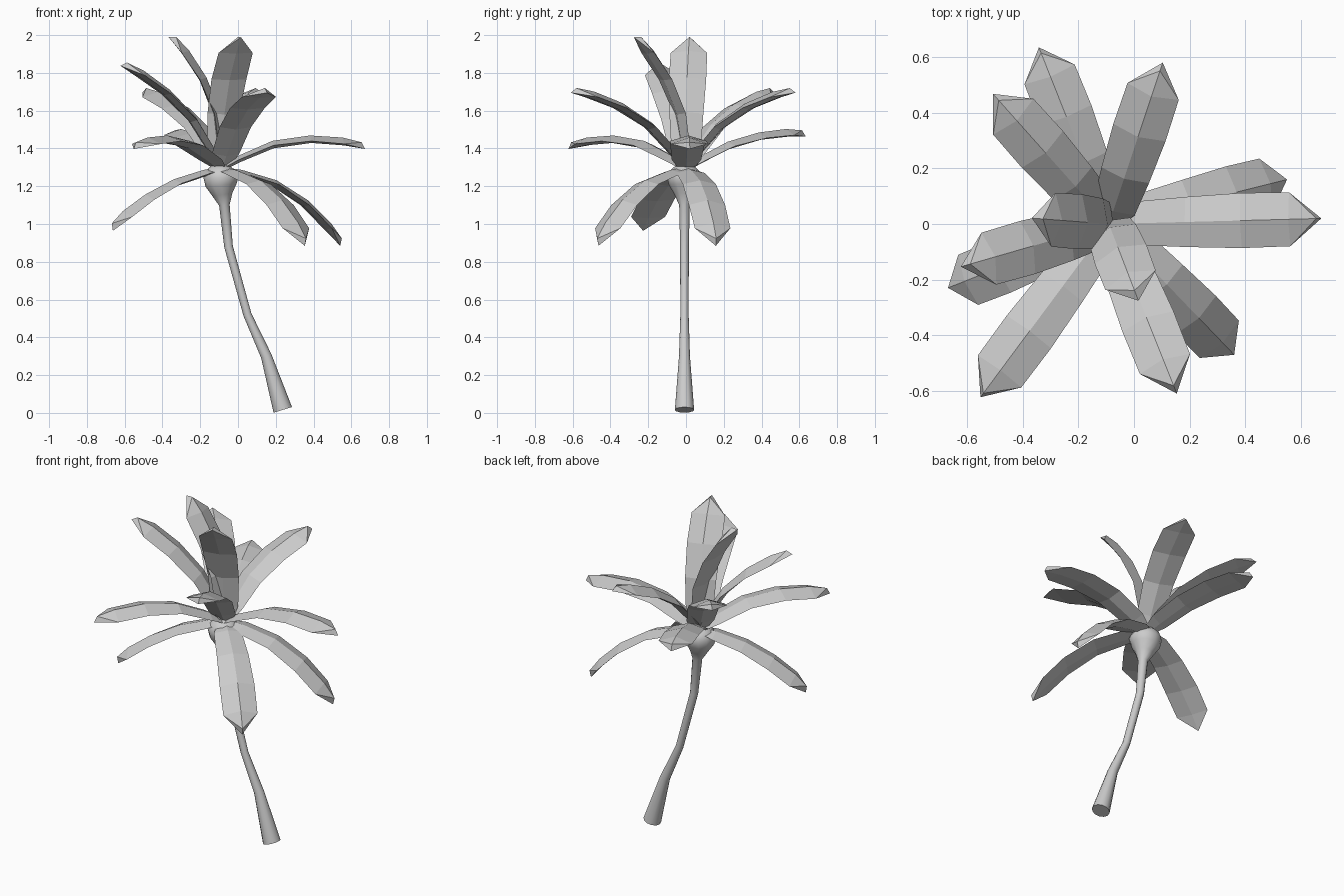
import bpy, bmesh, math
from mathutils import Vector

if "Cube" in bpy.data.objects:
    bpy.data.objects.remove(bpy.data.objects["Cube"], do_unlink=True)

# One plain grey for the whole flower
grey = bpy.data.materials.new("plain_grey")
grey.use_nodes = True
colour = (0.6, 0.6, 0.6, 1)
grey.diffuse_color = colour
grey.node_tree.nodes["Principled BSDF"].inputs["Base Color"].default_value = colour


def add_object(name, bm):
    bmesh.ops.recalc_face_normals(bm, faces=bm.faces)
    mesh = bpy.data.meshes.new(name)
    bm.to_mesh(mesh)
    bm.free()
    mesh.materials.append(grey)
    obj = bpy.data.objects.new(name, mesh)
    bpy.context.collection.objects.link(obj)
    return obj


def bridge(bm, a, b):
    for i in range(len(a)):
        j = (i + 1) % len(a)
        bm.faces.new((a[i], a[j], b[j], b[i]))


# Stem and bulb: round sections swept along a bent path (x, z, radius)
STEM = [(0.237, 0.016, 0.051), (0.15, 0.3, 0.029), (0.05, 0.52, 0.022),
        (-0.05, 0.88, 0.023), (-0.072, 1.1, 0.028), (-0.082, 1.155, 0.053),
        (-0.09, 1.205, 0.082), (-0.09, 1.245, 0.093), (-0.09, 1.28, 0.08),
        (-0.088, 1.305, 0.052), (-0.087, 1.318, 0.02)]
STEM_Y = -0.008
SIDES = 12
path = [Vector((x, STEM_Y, z)) for x, z, r in STEM]
bm = bmesh.new()
rings = []
for i, (x, z, r) in enumerate(STEM):
    along = (path[min(i + 1, len(path) - 1)] - path[max(i - 1, 0)]).normalized()
    across = Vector((along.z, 0, -along.x))
    ring = []
    for k in range(SIDES):
        a = math.tau * k / SIDES
        ring.append(bm.verts.new(path[i] + r * (across * math.cos(a) + Vector((0, math.sin(a), 0)))))
    rings.append(ring)
for a, b in zip(rings, rings[1:]):
    bridge(bm, a, b)
bm.faces.new(rings[0])
bm.faces.new(rings[-1])
stem = add_object("stem", bm)
bpy.context.view_layer.objects.active = stem
stem.select_set(True)
bpy.ops.object.shade_smooth_by_angle(angle=math.radians(50))
stem.select_set(False)

# Petals: ridged sections along an arched chord
# (fraction, arch, half width, ridge height, keel depth)
CENTRE = Vector((-0.09, 0, 1.29))
SECTIONS = [(0.04, 0.01, 0.05, 0.016, 0.014), (0.13, 0.035, 0.078, 0.02, 0.016),
            (0.38, 0.08, 0.09, 0.024, 0.016), (0.64, 0.07, 0.099, 0.03, 0.01),
            (0.86, 0.027, 0.097, 0.034, 0.008)]
TIP_RIDGE, TIP_KEEL = 0.02, 0.018


def petal(name, tip, bend):
    chord = Vector(tip) - CENTRE
    d = chord.normalized()
    side = d.cross(Vector((0, 0, 1))).normalized()
    up = side.cross(d)
    bm = bmesh.new()
    rings = []
    for t, arch, w, ridge, keel in SECTIONS:
        c = CENTRE + chord * t + up * arch * bend
        rings.append([bm.verts.new(p) for p in
                      (c - side * w, c + up * ridge, c + side * w, c - up * keel)])
    for a, b in zip(rings, rings[1:]):
        bridge(bm, a, b)
    bm.faces.new(rings[0])
    # pointed end with a short upright edge
    end = CENTRE + chord
    top = bm.verts.new(end + up * TIP_RIDGE - d * 0.012)
    low = bm.verts.new(end - up * TIP_KEEL)
    left, ridge, right, keel = rings[-1]
    for s in (left, right):
        bm.faces.new((s, ridge, top))
        bm.faces.new((s, top, low))
        bm.faces.new((s, low, keel))
    add_object(name, bm)


# Tip position and amount of bend
TIPS = {
    "upright_petal": [((0.01, -0.26, 1.995), 0.95), ((-0.35, 0.02, 1.995), 0.95),
                      ((-0.61, -0.15, 1.85), 0.85)],
    "raised_petal": [((-0.5, 0.46, 1.71), 0.9), ((0.1, 0.57, 1.71), 0.95),
                     ((0.15, -0.6, 1.71), 0.95)],
    "level_petal": [((0.67, 0.02, 1.415), 1), ((-0.55, -0.62, 1.415), 1),
                    ((-0.34, 0.63, 1.48), 0.65)],
    "drooping_petal": [((0.55, 0.16, 0.9), 1), ((0.36, -0.47, 0.9), 1),
                       ((-0.67, -0.23, 0.98), 0.6)],
}
for name, tips in TIPS.items():
    for i, (tip, bend) in enumerate(tips):
        petal(f"{name}_{i + 1}", tip, bend)
